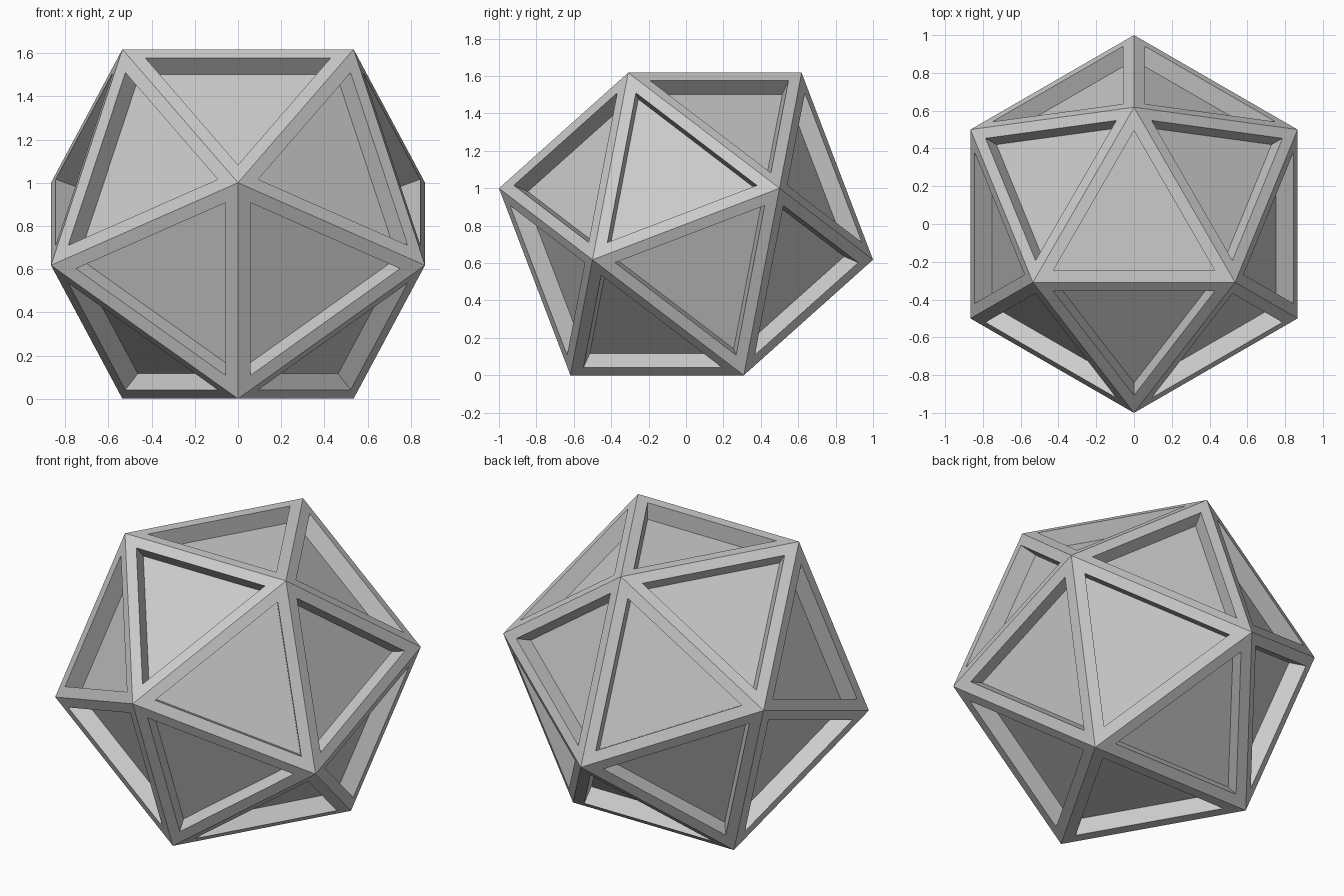
import bpy, bmesh
from math import cos, sin, radians

if "Cube" in bpy.data.objects:
    bpy.data.objects.remove(bpy.data.objects["Cube"])

R_CAP, R_MID = 0.618, 1.0      # ring radii of an icosahedron resting on a face
RIM, DEPTH = 0.062, 0.10       # frame width and panel recess

# Four triangular rings: (radius, height, start angle)
rings = [(R_CAP, 0.0, 30), (R_MID, 0.618, 90), (R_MID, 1.0, 30), (R_CAP, 1.618, 90)]

bm = bmesh.new()
for r, z, start in rings:
    for k in range(3):
        a = radians(start + 120 * k)
        bm.verts.new((r * cos(a), r * sin(a), z))
bmesh.ops.convex_hull(bm, input=bm.verts[:])
bmesh.ops.recalc_face_normals(bm, faces=bm.faces[:])

# Frame each triangle, then push its panel straight inward
panels = bm.faces[:]
bmesh.ops.inset_individual(bm, faces=panels, thickness=RIM, use_even_offset=True)
for f in panels:
    f.normal_update()
    offset = f.normal * -DEPTH
    new = bmesh.ops.extrude_discrete_faces(bm, faces=[f])["faces"][0]
    bmesh.ops.translate(bm, verts=new.verts[:], vec=offset)

mesh = bpy.data.meshes.new("panelled_icosahedron")
bm.to_mesh(mesh)
bm.free()
bpy.context.collection.objects.link(bpy.data.objects.new("panelled_icosahedron", mesh))
